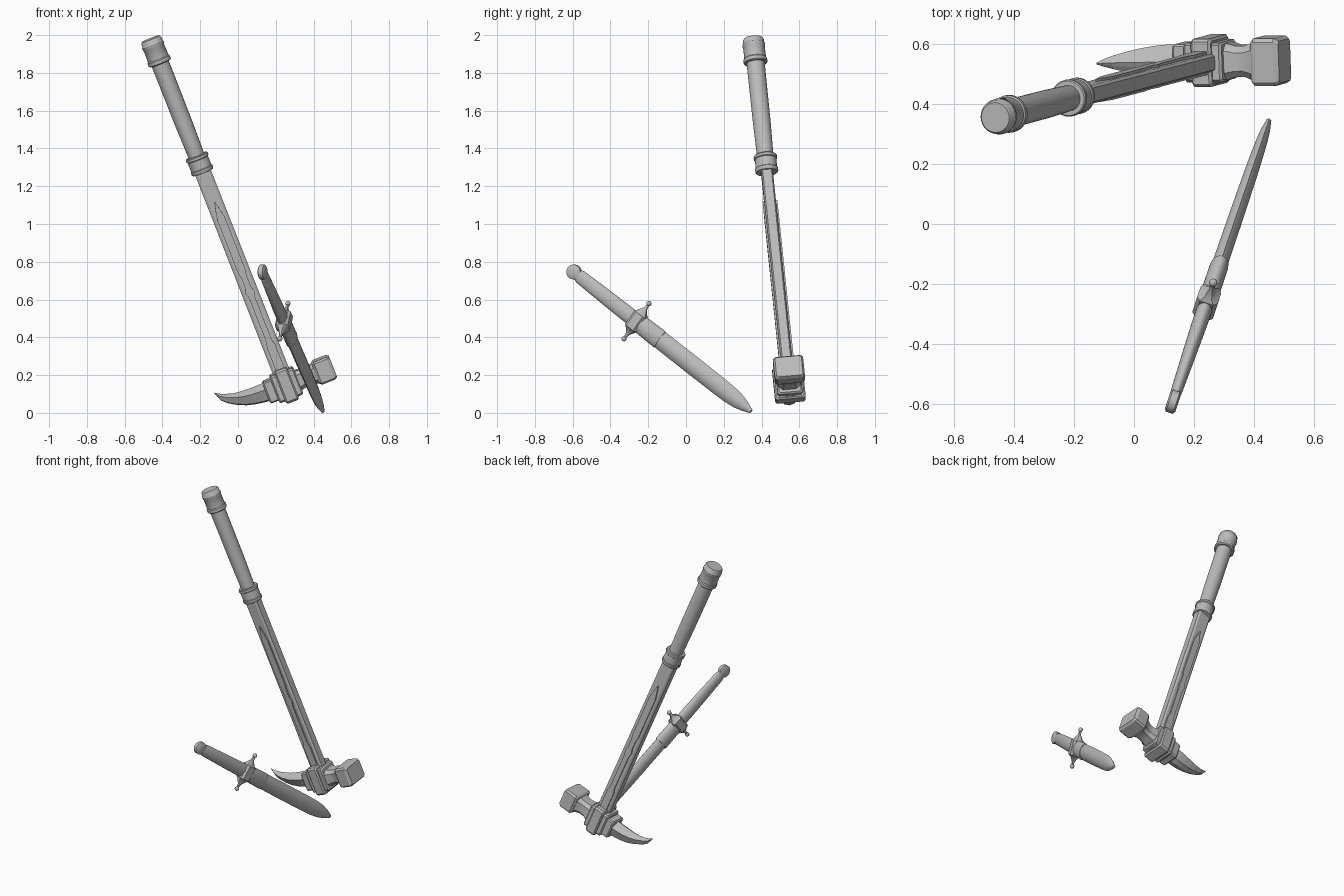
import bpy, bmesh, math
from mathutils import Vector, Matrix

if "Cube" in bpy.data.objects:
    bpy.data.objects.remove(bpy.data.objects["Cube"])

steel = bpy.data.materials.new("grey")
steel.diffuse_color = (0.5, 0.5, 0.5, 1)
steel.use_nodes = True
steel.node_tree.nodes["Principled BSDF"].inputs["Base Color"].default_value = steel.diffuse_color


def frame(origin, x, y, z):
    m = Matrix((x, y, z)).transposed().to_4x4()
    m.translation = origin
    return m


# Hammer frames: shaft runs along local z; head runs along the crossing axis
head_pos = Vector((0.255, 0.545, 0.15))
up = Vector((-0.72, -0.19, 1.835)).normalized()
across = Vector((0.931, 0, 0.365)).normalized()
depth = up.cross(across).normalized()
across = depth.cross(up)
SHAFT = frame(head_pos, across, depth, up)
HEAD = frame(head_pos, depth, up, across)

# Dagger frame: x across the blade, y through it, z towards the tip
pommel_pos = Vector((0.13, -0.593, 0.746))
along = Vector((0.32, 0.938, -0.738)).normalized()
wide = Vector((0.042, 0.13, 0.196))
wide = (wide - along * wide.dot(along)).normalized()
thin = along.cross(wide)
DAGGER = frame(pommel_pos, wide, thin, along)
DISC = frame(pommel_pos, along, wide, thin)
GUARD = frame(pommel_pos + along * 0.436, thin, along, wide)


# Cross-sections of unit half size
def circle(n):
    return [(math.cos(2 * math.pi * i / n), math.sin(2 * math.pi * i / n)) for i in range(n)]


def chamfered(k):
    q = 1 - k
    return [(1, -q), (1, q), (q, 1), (-q, 1), (-1, q), (-1, -q), (-q, -1), (q, -1)]


ROUND = circle(28)
LENS = [(1, 0), (0.75, 0.55), (0.3, 1), (-0.3, 1), (-0.75, 0.55),
        (-1, 0), (-0.75, -0.55), (-0.3, -1), (0.3, -1), (0.75, -0.55)]


def finish(name, bm, smooth):
    bmesh.ops.recalc_face_normals(bm, faces=bm.faces)
    me = bpy.data.meshes.new(name)
    bm.to_mesh(me)
    bm.free()
    me.materials.append(steel)
    ob = bpy.data.objects.new(name, me)
    bpy.context.collection.objects.link(ob)
    if smooth:
        bpy.ops.object.select_all(action='DESELECT')
        ob.select_set(True)
        bpy.context.view_layer.objects.active = ob
        bpy.ops.object.shade_smooth_by_angle(angle=math.radians(35))
    return ob


def loft(name, m, shape, rings, smooth=True):
    """Skin rings given as (position, half x, half y, offset x, offset y)."""
    bm = bmesh.new()
    rows = []
    for r in rings:
        t, w, h, ox, oy = (tuple(r) + (0, 0))[:5]
        rows.append([bm.verts.new(m @ Vector((ox + w * x, oy + h * y, t))) for x, y in shape])
    n = len(shape)
    for a, b in zip(rows, rows[1:]):
        for i in range(n):
            bm.faces.new((a[i], a[(i + 1) % n], b[(i + 1) % n], b[i]))
    bm.faces.new(rows[0])
    bm.faces.new(rows[-1])
    return finish(name, bm, smooth)


def turned(name, m, profile):
    return loft(name, m, ROUND, [(t, r, r) for t, r in profile])


def block(name, m, a0, a1, hx, hy, bev=0.008):
    return loft(name, m, chamfered(0.12), [
        (a0, hx - bev, hy - bev), (a0 + bev, hx, hy), (a1 - bev, hx, hy), (a1, hx - bev, hy - bev)], False)


# Shaft, grip and metal collars
loft("shaft", SHAFT, chamfered(0.25), [(-0.08, 0.046, 0.029), (1.23, 0.044, 0.031)], False)
turned("grip", SHAFT, [(1.22, 0.042), (1.5, 0.047), (1.86, 0.048)])
turned("grip_collar", SHAFT, [(1.212, 0.046), (1.212, 0.057), (1.218, 0.061), (1.232, 0.061), (1.236, 0.057),
                              (1.286, 0.057), (1.29, 0.062), (1.303, 0.062), (1.308, 0.058), (1.308, 0.046)])
turned("end_cap", SHAFT, [(1.835, 0.046), (1.835, 0.057), (1.84, 0.063), (1.858, 0.063), (1.864, 0.058),
                          (1.925, 0.057), (1.93, 0.060), (1.944, 0.060), (1.948, 0.057),
                          (1.966, 0.056), (1.975, 0.050)])

# Pointed reinforcing strips on the two broad sides of the shaft
half = [(0.024, 0.05), (0.024, 0.22), (0.016, 0.25), (0.016, 0.50), (0.024, 0.53),
        (0.016, 0.56), (0.016, 0.62), (0.022, 0.65), (0.022, 0.95), (0.012, 1.0)]
outline = half + [(0, 1.05)] + [(-x, z) for x, z in reversed(half)]
for side, label in ((-1, "front"), (1, "back")):
    bm = bmesh.new()
    lo = [bm.verts.new(SHAFT @ Vector((x, side * 0.025, z))) for x, z in outline]
    hi = [bm.verts.new(SHAFT @ Vector((x, side * 0.039, z))) for x, z in outline]
    n = len(outline)
    for i in range(n):
        bm.faces.new((lo[i], lo[(i + 1) % n], hi[(i + 1) % n], hi[i]))
    bm.faces.new(lo)
    bm.faces.new(hi)
    finish(label + "_strip", bm, False)

# Hammer head: stepped socket block, neck and striking face
block("socket", HEAD, -0.036, 0.036, 0.081, 0.092)
block("socket_sides", HEAD, -0.068, 0.068, 0.066, 0.076)
loft("hammer_neck", HEAD, chamfered(0.4), [
    (0.05, 0.062, 0.055), (0.078, 0.060, 0.053), (0.10, 0.052, 0.047), (0.13, 0.051, 0.046),
    (0.155, 0.060, 0.052), (0.185, 0.075, 0.060)])
loft("hammer_face", HEAD, chamfered(0.15), [
    (0.165, 0.068, 0.055), (0.178, 0.080, 0.064), (0.25, 0.080, 0.064), (0.266, 0.070, 0.055)], False)

# Curved pick: each ring is (position, half width, half height, 0, centre height)
block("pick_base", HEAD, -0.115, -0.06, 0.060, 0.060)
PICK = [(1, 0.35), (0.45, 0.75), (0, 1), (-0.45, 0.75), (-1, 0.35), (-0.6, -0.8), (0, -1), (0.6, -0.8)]
loft("pick", HEAD, PICK, [
    (-0.10, 0.055, 0.052, 0, 0.002), (-0.145, 0.056, 0.049, 0, 0.003), (-0.19, 0.052, 0.045, 0, 0.007),
    (-0.235, 0.045, 0.040, 0, 0.014), (-0.28, 0.035, 0.033, 0, 0.027), (-0.325, 0.023, 0.026, 0, 0.048),
    (-0.35, 0.014, 0.020, 0, 0.066), (-0.37, 0.003, 0.004, 0, 0.096)], False)

# Dagger handle and disc pommel
turned("pommel", DISC, [(-0.018, 0.030), (-0.012, 0.039), (0.012, 0.039), (0.018, 0.030)])
loft("dagger_handle", DAGGER, ROUND, [
    (0.025, 0.030, 0.016), (0.045, 0.037, 0.019), (0.2, 0.041, 0.023), (0.34, 0.043, 0.026), (0.43, 0.043, 0.026)])

# Cross guard: wide middle tapering to thin arms with ball ends
loft("cross_guard", GUARD, chamfered(0.35), [
    (-0.112, 0.006, 0.006), (-0.085, 0.008, 0.009), (-0.058, 0.020, 0.026), (-0.045, 0.036, 0.036),
    (0.045, 0.036, 0.036), (0.058, 0.020, 0.026), (0.085, 0.008, 0.009), (0.112, 0.006, 0.006)])
for end, label in ((-1, "lower"), (1, "upper")):
    bm = bmesh.new()
    bmesh.ops.create_uvsphere(bm, u_segments=14, v_segments=8, radius=0.014,
                              matrix=GUARD @ Matrix.Translation((0, 0, end * 0.116)))
    finish(label + "_guard_ball", bm, True)

# Scabbard throat and the sheathed blade
loft("scabbard_throat", DAGGER, ROUND, [
    (0.45, 0.050, 0.031), (0.59, 0.053, 0.031), (0.602, 0.051, 0.029)])
loft("scabbard", DAGGER, LENS, [
    (0.58, 0.050, 0.026), (0.80, 0.051, 0.025), (1.0, 0.050, 0.023), (1.08, 0.048, 0.021),
    (1.14, 0.042, 0.019), (1.19, 0.029, 0.015), (1.236, 0.011, 0.008)])
